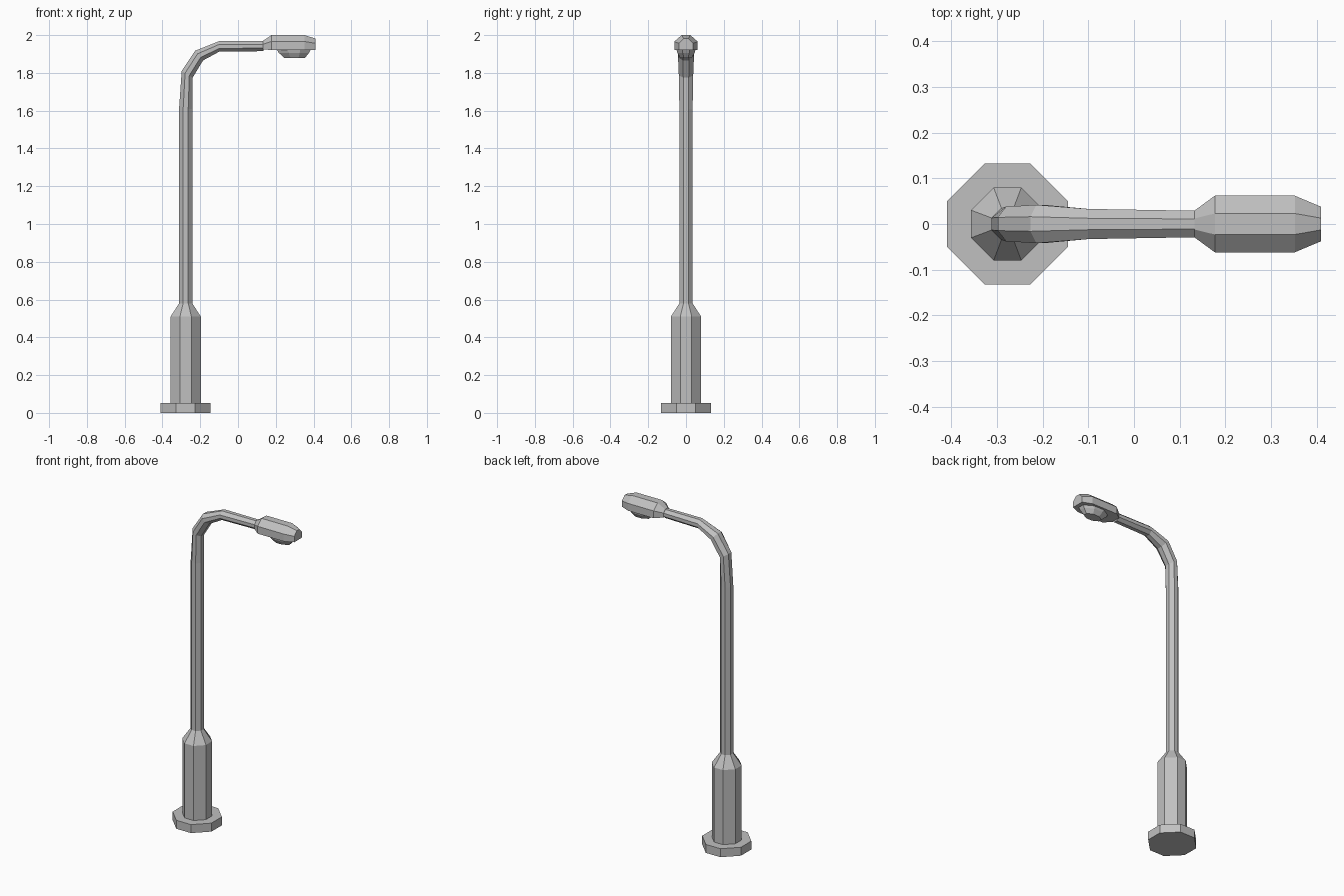
import bpy, bmesh, math
from mathutils import Vector

old = bpy.data.objects.get("Cube")
if old:
    bpy.data.objects.remove(old)

GREY = (0.53, 0.53, 0.53, 1)
metal = bpy.data.materials.new("grey metal")
metal.use_nodes = True
metal.diffuse_color = GREY
metal.node_tree.nodes["Principled BSDF"].inputs["Base Color"].default_value = GREY

POST_X = -0.277


def loft(name, rings):
    """Skin a list of equal-length point rings and cap both ends."""
    bm = bmesh.new()
    loops = [[bm.verts.new(p) for p in ring] for ring in rings]
    for a, b in zip(loops, loops[1:]):
        for i in range(len(a)):
            j = (i + 1) % len(a)
            bm.faces.new((a[i], a[j], b[j], b[i]))
    bm.faces.new(loops[0])
    bm.faces.new(loops[-1])
    bmesh.ops.recalc_face_normals(bm, faces=bm.faces)
    mesh = bpy.data.meshes.new(name)
    bm.to_mesh(mesh)
    bm.free()
    mesh.materials.append(metal)
    obj = bpy.data.objects.new(name, mesh)
    bpy.context.collection.objects.link(obj)
    return obj


def octagon(centre, u, v, flat=0.38):
    """Flat-sided octagon spanned by half-width vectors u and v."""
    corners = [(1, -flat), (1, flat), (flat, 1), (-flat, 1),
               (-1, flat), (-1, -flat), (-flat, -1), (flat, -1)]
    return [Vector(centre) + u * s + v * t for s, t in corners]


def level_ring(x, z, rx, ry):
    return octagon((x, 0, z), Vector((rx, 0, 0)), Vector((0, ry, 0)))


# Foot plate
loft("foot_plate", [level_ring(POST_X, z, 0.132, 0.132) for z in (0, 0.052)])

# Thick lower post with its tapered shoulder
loft("lower_post", [level_ring(POST_X, z, r, r)
                    for z, r in ((0.05, 0.08), (0.51, 0.08), (0.58, 0.035))])

# Pole and curved arm: outer point, inner point, half depth
path = [((-0.312, 0.57), (-0.242, 0.57), 0.035),
        ((-0.312, 1.61), (-0.242, 1.61), 0.035),
        ((-0.298, 1.81), (-0.240, 1.775), 0.038),
        ((-0.227, 1.917), (-0.185, 1.866), 0.042),
        ((-0.100, 1.968), (-0.100, 1.912), 0.033),
        ((0.135, 1.968), (0.135, 1.915), 0.029)]
rings = []
for outer, inner, depth in path:
    o, i = Vector((outer[0], 0, outer[1])), Vector((inner[0], 0, inner[1]))
    rings.append(octagon((o + i) / 2, (o - i) / 2, Vector((0, depth, 0))))
loft("pole_and_arm", rings)


# Lamp head: x, half width, top half width, bottom z, shoulder z, top z
def head_ring(x, w, t, low, mid, top):
    return [Vector((x, y, z)) for y, z in
            ((-w, low), (w, low), (w, mid), (t, top), (-t, top), (-w, mid))]


loft("lamp_head", [head_ring(0.132, 0.029, 0.012, 1.925, 1.952, 1.969),
                   head_ring(0.177, 0.062, 0.023, 1.921, 1.966, 2.0),
                   head_ring(0.352, 0.062, 0.023, 1.921, 1.966, 2.0),
                   head_ring(0.409, 0.038, 0.013, 1.921, 1.957, 1.982)])

# Lamp lens below the head
loft("lamp_lens", [level_ring(0.295, 1.923, 0.09, 0.05),
                   level_ring(0.296, 1.906, 0.08, 0.046),
                   level_ring(0.30, 1.88, 0.055, 0.03)])
